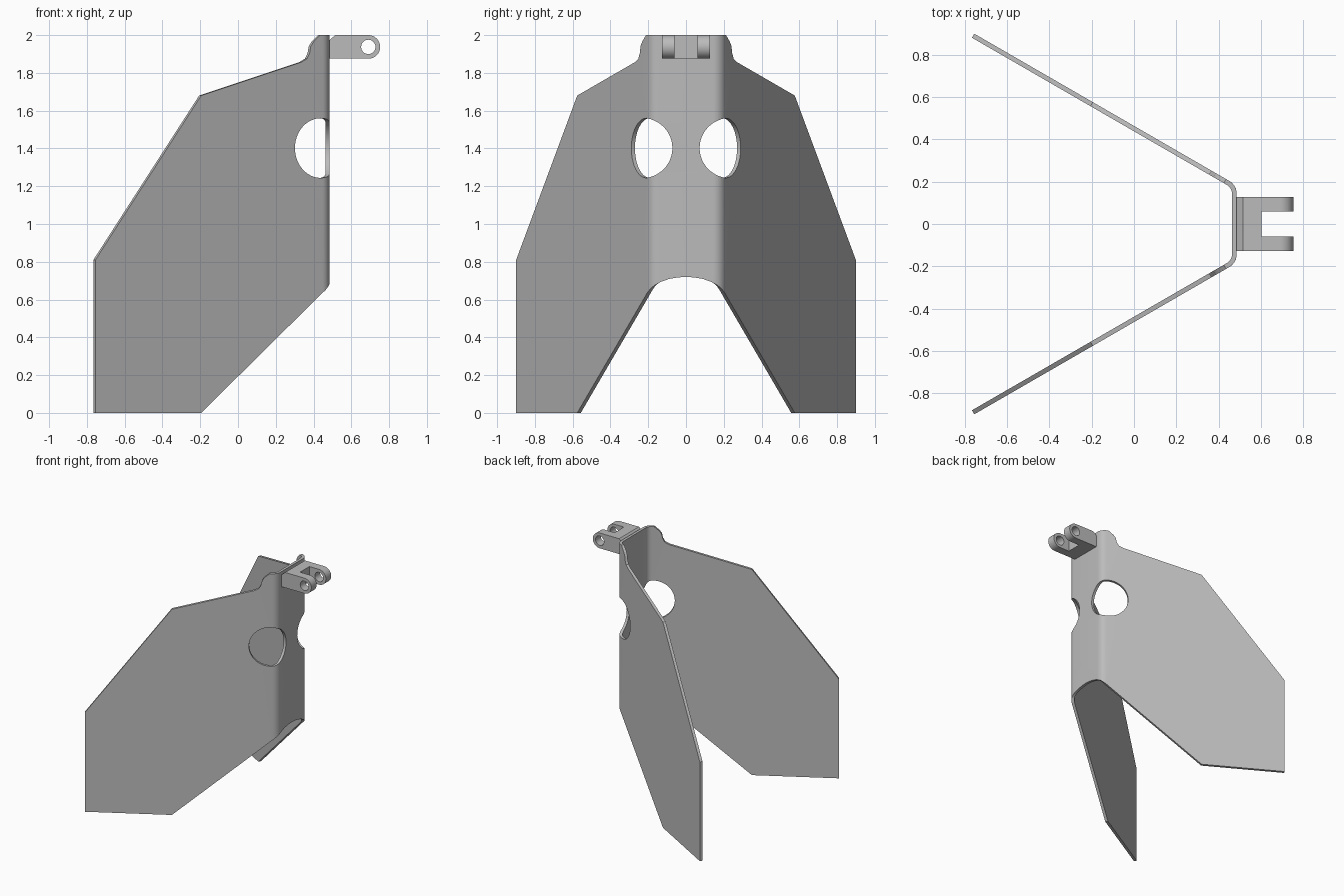
import bpy, bmesh
from math import sin, cos, pi, radians
from mathutils import Vector

cube = bpy.data.objects.get("Cube")
if cube:
    bpy.data.objects.remove(cube, do_unlink=True)

grey = bpy.data.materials.new("plain_grey")
grey.use_nodes = True
colour = (0.5, 0.5, 0.5, 1)
grey.diffuse_color = colour
grey.node_tree.nodes["Principled BSDF"].inputs["Base Color"].default_value = colour

FRONT_X = 0.485        # outer face of the flat middle strip
THICK = 0.022
BEND_R = 0.07          # outer bend radius
BEND_START = 0.143     # half width of the flat strip
ANGLE = radians(60)
BEND_END = BEND_START + BEND_R * ANGLE
STEPS = 8


def circle(u, v, r, n=48):
    return [(u + r * cos(2 * pi * i / n), v + r * sin(2 * pi * i / n)) for i in range(n)]


def prism(loops, place, depth):
    """Fill an outline with holes and extrude it by the depth vector."""
    bm = bmesh.new()
    edges = []
    for loop in loops:
        verts = [bm.verts.new(place(*p)) for p in loop]
        edges += [bm.edges.new((a, b)) for a, b in zip(verts, verts[1:] + verts[:1])]
    bmesh.ops.triangle_fill(bm, use_beauty=True, edges=edges, normal=Vector(depth).normalized())
    new = bmesh.ops.extrude_face_region(bm, geom=bm.faces[:])["geom"]
    bmesh.ops.translate(bm, vec=depth, verts=[g for g in new if isinstance(g, bmesh.types.BMVert)])
    bmesh.ops.recalc_face_normals(bm, faces=bm.faces[:])
    return bm


def finish(bm, name):
    bmesh.ops.recalc_face_normals(bm, faces=bm.faces[:])
    mesh = bpy.data.meshes.new(name)
    bm.to_mesh(mesh)
    bm.free()
    mesh.materials.append(grey)
    obj = bpy.data.objects.new(name, mesh)
    bpy.context.scene.collection.objects.link(obj)
    return obj


def select_only(obj):
    bpy.ops.object.select_all(action='DESELECT')
    obj.select_set(True)
    bpy.context.view_layer.objects.active = obj


# Bent sheet: cut flat, then folded along two rounded bends
def unroll(x):
    """Distance along the flat sheet of a wing point at x."""
    return BEND_END + (FRONT_X - BEND_R * sin(ANGLE) / 3 ** 0.5 / 2 * 3 ** 0.5 - x) / sin(ANGLE)


def fold(co):
    side = 1 if co.y >= 0 else -1
    s, r = abs(co.y), BEND_R + co.x
    if s <= BEND_START:
        return Vector((FRONT_X + co.x, co.y, co.z))
    a = min((s - BEND_START) / BEND_R, ANGLE)
    rest = max(s - BEND_END, 0)
    x = FRONT_X - BEND_R + r * cos(a) - rest * sin(ANGLE)
    y = BEND_START + r * sin(a) + rest * cos(ANGLE)
    return Vector((x, side * y, co.z))


wing = [(0.44, 2), (0.405, 1.965), (0.39, 1.94), (0.384, 1.905), (0.37, 1.875),
        (0.34, 1.857), (-0.19, 1.68), (-0.75, 0.81), (-0.75, 0), (-0.19, 0)]
half = [(unroll(x), z) for x, z in wing]
half += [(0.22, 0.635), (0.2, 0.65), (0.17, 0.674), (0.13, 0.695), (0.09, 0.709), (0.045, 0.717)]
outline = half + [(0, 0.72)] + [(-s, z) for s, z in reversed(half)]
holes = [circle(side * 0.23, 1.402, 0.158) for side in (1, -1)]

bm = prism([outline] + holes, lambda s, z: (0, s, z), (-THICK, 0, 0))
for side in (1, -1):
    for i in range(STEPS + 1):
        s = BEND_START + (BEND_END - BEND_START) * i / STEPS
        bmesh.ops.bisect_plane(bm, geom=bm.verts[:] + bm.edges[:] + bm.faces[:],
                               plane_co=(0, side * s, 0), plane_no=(0, 1, 0))
for v in bm.verts:
    v.co = fold(v.co)
sheet = finish(bm, "bent_sheet")

# Clevis: chamfered block with a rounded, drilled end and a middle slot
TOP, LOW, PIN_X, HALF_W = 2.0, 1.875, 0.69, 0.128
mid, rad = (TOP + LOW) / 2, (TOP - LOW) / 2
nose = [(PIN_X + rad * sin(pi * i / 20), mid + rad * cos(pi * i / 20)) for i in range(21)]
profile = [(0.48, LOW), (0.48, 1.97), (0.515, TOP)] + nose
clevis = finish(prism([profile, circle(PIN_X, mid, 0.038, 32)],
                      lambda x, z: (x, -HALF_W, z), (0, 2 * HALF_W, 0)), "clevis")

slot = [(0.603, 1.8), (0.603, 2.1), (0.8, 2.1), (0.8, 1.8)]
cutter = finish(prism([slot], lambda x, z: (x, -0.06, z), (0, 0.12, 0)), "slot_cutter")
cutter.hide_render = True
cut = clevis.modifiers.new("slot", 'BOOLEAN')
cut.operation, cut.object, cut.solver = 'DIFFERENCE', cutter, 'EXACT'
select_only(clevis)
bpy.ops.object.modifier_apply(modifier=cut.name)
bpy.data.objects.remove(cutter, do_unlink=True)

for obj in (sheet, clevis):
    select_only(obj)
    bpy.ops.object.shade_smooth_by_angle(angle=radians(25))
